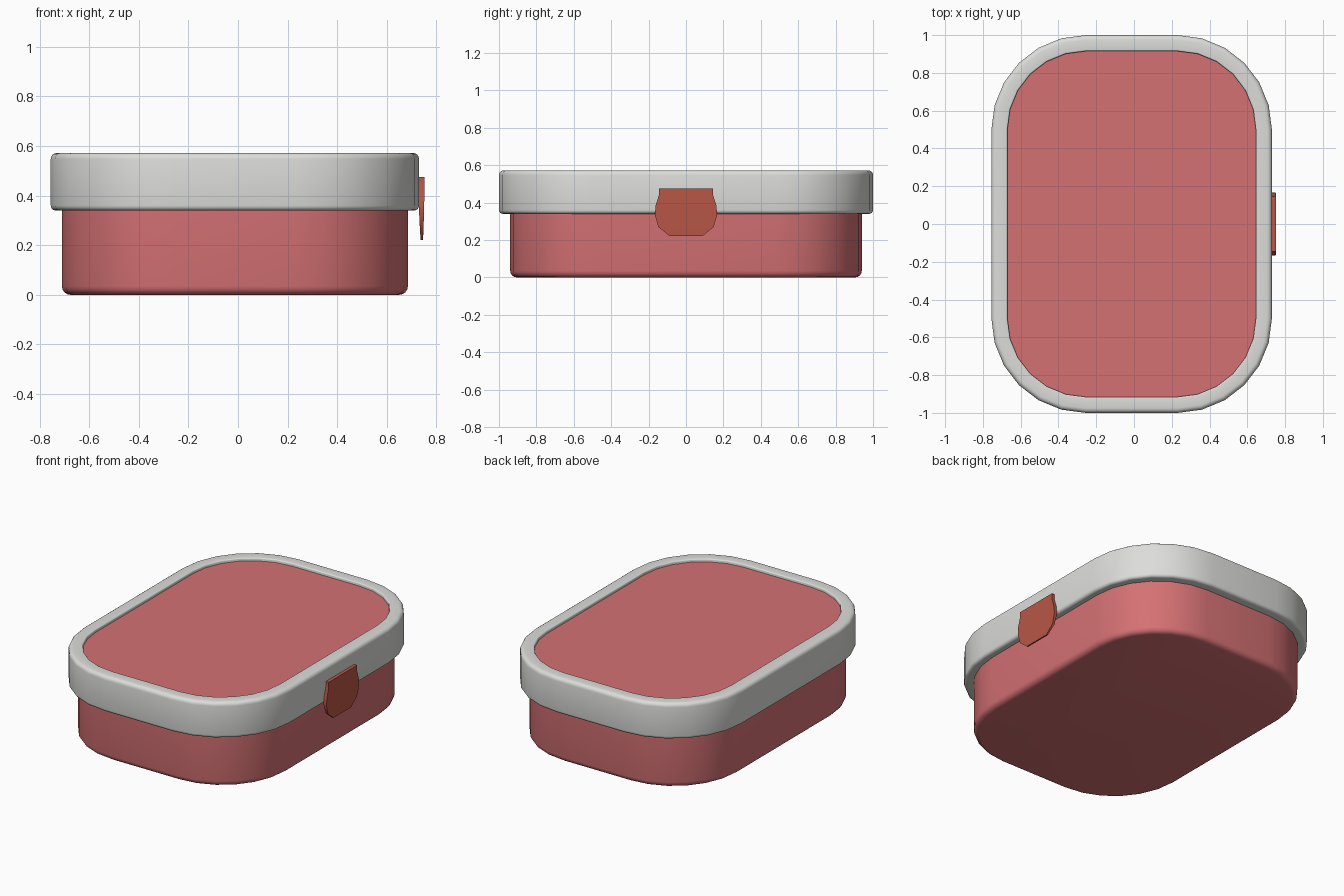
import bpy, bmesh, math

cube = bpy.data.objects.get("Cube")
if cube:
    bpy.data.objects.remove(cube)

CENTRE_X = -0.0125
CORNER_STEPS = 6


def material(name, rgb):
    mat = bpy.data.materials.new(name)
    mat.use_nodes = True
    mat.diffuse_color = (*rgb, 1)
    mat.node_tree.nodes["Principled BSDF"].inputs["Base Color"].default_value = (*rgb, 1)
    return mat


def finish(name, bm, mat):
    bmesh.ops.recalc_face_normals(bm, faces=bm.faces)
    mesh = bpy.data.meshes.new(name)
    bm.to_mesh(mesh)
    bm.free()
    mesh.materials.append(mat)
    obj = bpy.data.objects.new(name, mesh)
    bpy.context.collection.objects.link(obj)
    bpy.ops.object.select_all(action="DESELECT")
    obj.select_set(True)
    bpy.context.view_layer.objects.active = obj
    bpy.ops.object.shade_smooth_by_angle(angle=math.radians(35))
    return obj


def rounded_outline(half_x, half_y, radius, inset):
    points = []
    for quarter, (sx, sy) in enumerate(((1, 1), (-1, 1), (-1, -1), (1, -1))):
        for i in range(CORNER_STEPS + 1):
            a = math.pi / 2 * (quarter + i / CORNER_STEPS)
            points.append((CENTRE_X + sx * (half_x - radius) + (radius - inset) * math.cos(a),
                           sy * (half_y - radius) + (radius - inset) * math.sin(a)))
    return points


def fillet(inset, z, size, start, steps=4):
    """Quarter-round section points (inset, height) about a centre."""
    angles = [math.radians(start + 90 * i / steps) for i in range(steps + 1)]
    return [(inset - size * math.cos(a), z + size * math.sin(a)) for a in angles]


def loft(name, half_x, half_y, radius, section, mat, closed=False):
    """Sweep a section around a rounded rectangle; cap the ends or close the loop."""
    bm = bmesh.new()
    rings = [[bm.verts.new((x, y, z)) for x, y in rounded_outline(half_x, half_y, radius, inset)]
             for inset, z in section]
    pairs = list(zip(rings, rings[1:]))
    if closed:
        pairs.append((rings[-1], rings[0]))
    else:
        bm.faces.new(rings[0])
        bm.faces.new(rings[-1])
    for low, high in pairs:
        for i in range(len(low)):
            j = (i + 1) % len(low)
            bm.faces.new((low[i], low[j], high[j], high[i]))
    return finish(name, bm, mat)


red = material("soft red", (0.66, 0.165, 0.172))
grey = material("light grey", (0.72, 0.72, 0.70))
rust = material("rust red", (0.48, 0.095, 0.06))

# Container with a rounded bottom edge
loft("container", 0.6975, 0.94, 0.46,
     fillet(0.035, 0.035, 0.035, -90) + [(0, 0.40)], red)

# Lid frame, a rounded band open in the middle
lid_section = (fillet(0.02, 0.36, 0.02, -90) + fillet(0.025, 0.547, 0.025, 0)
               + fillet(0.077, 0.564, 0.008, 90) + [(0.085, 0.34)])
loft("lid_frame", 0.7425, 1.0, 0.5, lid_section, grey, closed=True)

# Panel sunk slightly into the lid
loft("lid_panel", 0.6595, 0.917, 0.417, [(0, 0.50), (0, 0.553)], red)

# Clasp: half outline (half width, height, inner x, outer x), mirrored across y
clasp_rows = [(0.145, 0.475, 0.728, 0.751), (0.145, 0.44, 0.728, 0.751),
              (0.162, 0.385, 0.728, 0.751), (0.167, 0.335, 0.730, 0.750),
              (0.148, 0.27, 0.733, 0.748), (0.09, 0.222, 0.736, 0.746)]
bm = bmesh.new()
rows = [[bm.verts.new(p) for p in ((inner, -w, z), (outer, -w, z), (outer, w, z), (inner, w, z))]
        for w, z, inner, outer in clasp_rows]
for upper, lower in zip(rows, rows[1:]):
    for i in range(4):
        j = (i + 1) % 4
        bm.faces.new((upper[i], upper[j], lower[j], lower[i]))
bm.faces.new(rows[0])
bm.faces.new(rows[-1])
finish("clasp", bm, rust)
